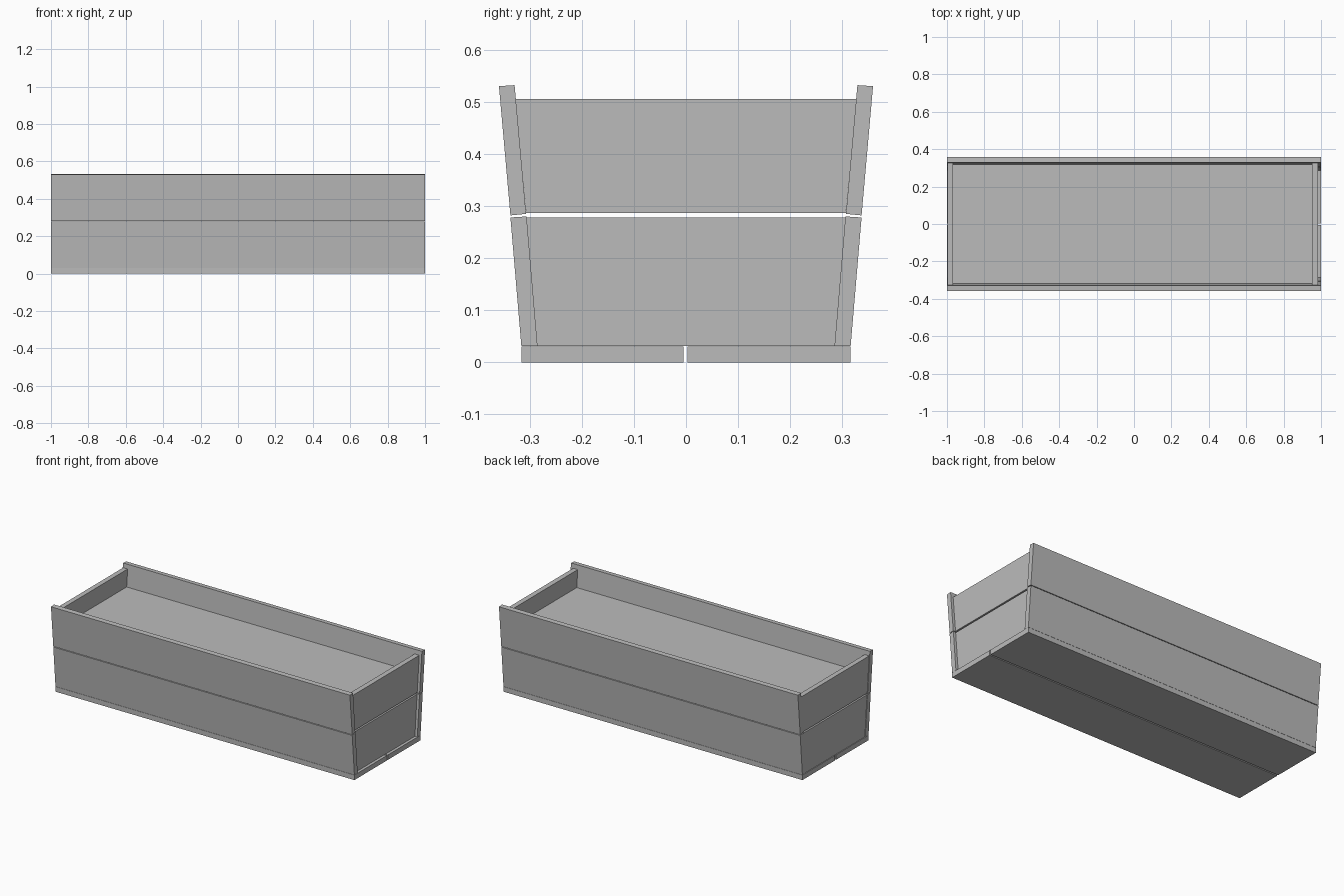
import bpy
import bmesh

cube = bpy.data.objects.get("Cube")
if cube:
    bpy.data.objects.remove(cube, do_unlink=True)

grey = bpy.data.materials.new("plain_grey")
grey.use_nodes = True
grey.diffuse_color = (0.5, 0.5, 0.5, 1)
grey.node_tree.nodes["Principled BSDF"].inputs["Base Color"].default_value = (0.5, 0.5, 0.5, 1)


def board(name, profile, x0, x1):
    """Extrude a y-z profile along x."""
    bm = bmesh.new()
    face = bm.faces.new([bm.verts.new((x0, y, z)) for y, z in profile])
    ext = bmesh.ops.extrude_face_region(bm, geom=[face])
    moved = [v for v in ext["geom"] if isinstance(v, bmesh.types.BMVert)]
    bmesh.ops.translate(bm, verts=moved, vec=(x1 - x0, 0, 0))
    bmesh.ops.recalc_face_normals(bm, faces=bm.faces)
    mesh = bpy.data.meshes.new(name)
    bm.to_mesh(mesh)
    bm.free()
    mesh.materials.append(grey)
    obj = bpy.data.objects.new(name, mesh)
    bpy.context.collection.objects.link(obj)


def trapezoid(z0, half0, z1, half1):
    return [(-half0, z0), (half0, z0), (half1, z1), (-half1, z1)]


# Leaning long walls, two boards each, with a narrow gap
lower = [(0.316, 0.031), (0.337, 0.278), (0.306, 0.280), (0.285, 0.031)]
upper = [(0.337, 0.282), (0.359, 0.530), (0.329, 0.532), (0.307, 0.285)]
for side, s in (("front", -1), ("back", 1)):
    board(side + "_lower_board", [(s * y, z) for y, z in lower], -1, 1)
    board(side + "_upper_board", [(s * y, z) for y, z in upper], -1, 1)

    # Floor boards, split along the middle
    edge, inner = s * 0.316, -0.001 + s * 0.004
    board(side + "_floor_board", [(edge, 0), (inner, 0), (inner, 0.03), (edge, 0.03)], -1, 1)

# End panels set between the long walls
for side, x0, x1 in (("right", -0.997, -0.967), ("left", 0.953, 0.984)):
    board(side + "_lower_end", trapezoid(0.031, 0.285, 0.278, 0.306), x0, x1)
    board(side + "_upper_end", trapezoid(0.287, 0.307, 0.505, 0.327), x0, x1)

# Raised inner shelf
board("inner_shelf", trapezoid(0.37, 0.314, 0.40, 0.317), -0.967, 0.953)
